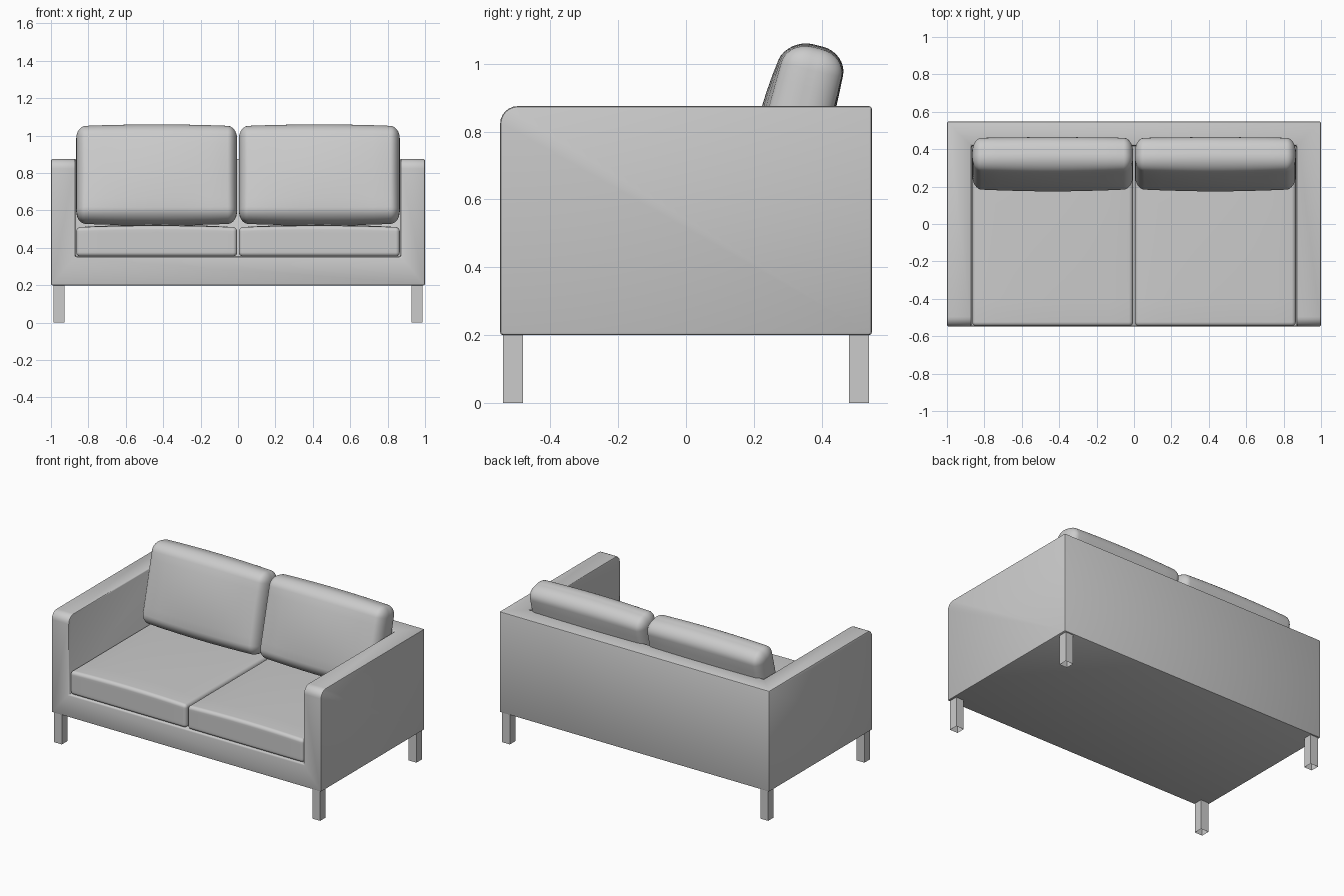
import bpy, bmesh, math
from mathutils import Vector, Matrix

cube = bpy.data.objects.get("Cube")
if cube:
    bpy.data.objects.remove(cube, do_unlink=True)

GREY = (0.6, 0.6, 0.6, 1)
fabric = bpy.data.materials.new("grey fabric")
fabric.use_nodes = True
fabric.diffuse_color = GREY
fabric.node_tree.nodes["Principled BSDF"].inputs["Base Color"].default_value = GREY


def add_object(name, bm):
    bmesh.ops.recalc_face_normals(bm, faces=bm.faces)
    mesh = bpy.data.meshes.new(name)
    bm.to_mesh(mesh)
    bm.free()
    mesh.materials.append(fabric)
    obj = bpy.data.objects.new(name, mesh)
    bpy.context.collection.objects.link(obj)
    return obj


def activate(obj):
    bpy.ops.object.select_all(action="DESELECT")
    obj.select_set(True)
    bpy.context.view_layer.objects.active = obj


def box(low, high):
    low, high = Vector(low), Vector(high)
    bm = bmesh.new()
    place = Matrix.Translation((low + high) / 2) @ Matrix.Diagonal((high - low).to_4d())
    bmesh.ops.create_cube(bm, size=1, matrix=place)
    return bm


def cushion(name, center, half, radius, bulge, tilt=0):
    """Rounded box whose faces swell outwards; bulge is a function of the unit position."""
    bm = bmesh.new()
    bmesh.ops.create_cube(bm, size=2)
    bmesh.ops.subdivide_edges(bm, edges=bm.edges[:], cuts=15, use_grid_fill=True)
    for v in bm.verts:
        unit = v.co.copy()
        core, corner = Vector(), Vector()
        for i in range(3):
            t = unit[i]
            core[i] = max(-1, min(1, t * 2)) * (half[i] - radius[i])
            bend = max(0, abs(t) * 2 - 1)
            corner[i] = math.copysign(math.tan(bend * math.pi / 4), t)
        corner.normalize()
        v.co = core + Vector([corner[i] * radius[i] for i in range(3)])
        flat = Vector([v.co[i] / half[i] for i in range(3)])
        v.co += Vector(bulge(flat))
    obj = add_object(name, bm)
    obj.location = center
    obj.rotation_euler.x = tilt
    activate(obj)
    bpy.ops.object.shade_smooth()


# Frame: block with rounded arm fronts, hollowed for the seat
HALF_Y, BACK_Y, ARM_X, TOP = 0.548, 0.42, 0.87, 0.875
bm = box((-1, -HALF_Y, 0.2), (1, HALF_Y, TOP))
front_top = [e for e in bm.edges if all(v.co.y < 0 and v.co.z > 0.5 for v in e.verts)]
bmesh.ops.bevel(bm, geom=front_top, offset=0.052, segments=6, profile=0.5, affect="EDGES")
frame = add_object("frame", bm)
hollow = add_object("hollow_cutter", box((-ARM_X, -1, 0.352), (ARM_X, BACK_Y, 1.2)))
hollow.hide_render = True
activate(frame)
cut = frame.modifiers.new("hollow", "BOOLEAN")
cut.operation, cut.object, cut.solver = "DIFFERENCE", hollow, "EXACT"
bpy.ops.object.modifier_apply(modifier=cut.name)
bpy.data.objects.remove(hollow, do_unlink=True)
soft = frame.modifiers.new("soft edges", "BEVEL")
soft.width, soft.segments = 0.008, 2
soft.limit_method, soft.angle_limit = "ANGLE", math.radians(40)
bpy.ops.object.modifier_apply(modifier=soft.name)
bpy.ops.object.shade_smooth_by_angle(angle=math.radians(35))


# Cushion swelling rules
def seat_bulge(p):
    crown = (1 - p.x ** 2) * (1 - 0.4 * p.y ** 2)
    return (0, 0, 0.014 * crown if p.z > 0 else 0)


def back_bulge(p):
    swell = (1 - p.x ** 2) * (1 - p.z ** 2)
    depth = -0.028 if p.y < 0 else 0.008
    return (0, depth * swell * abs(p.y), 0.01 * p.z * (1 - p.x ** 2))


for side, sign in (("left", 1), ("right", -1)):
    cushion(side + "_seat_cushion", (sign * 0.435, -0.064, 0.432),
            (0.43, 0.482, 0.078), (0.022, 0.022, 0.022), seat_bulge)
    cushion(side + "_back_cushion", (sign * 0.435, 0.323, 0.79),
            (0.43, 0.09, 0.262), (0.05, 0.075, 0.065), back_bulge, -math.radians(14))
    # Legs: square tubes, open underneath
    for end, y in (("front", -0.51), ("back", 0.51)):
        bm = box((sign * 0.957 - 0.029, y - 0.029, 0), (sign * 0.957 + 0.029, y + 0.029, 0.203))
        under = [f for f in bm.faces if f.calc_center_median().z < 0.01]
        bmesh.ops.delete(bm, geom=under, context="FACES_ONLY")
        add_object(side + "_" + end + "_leg", bm)
